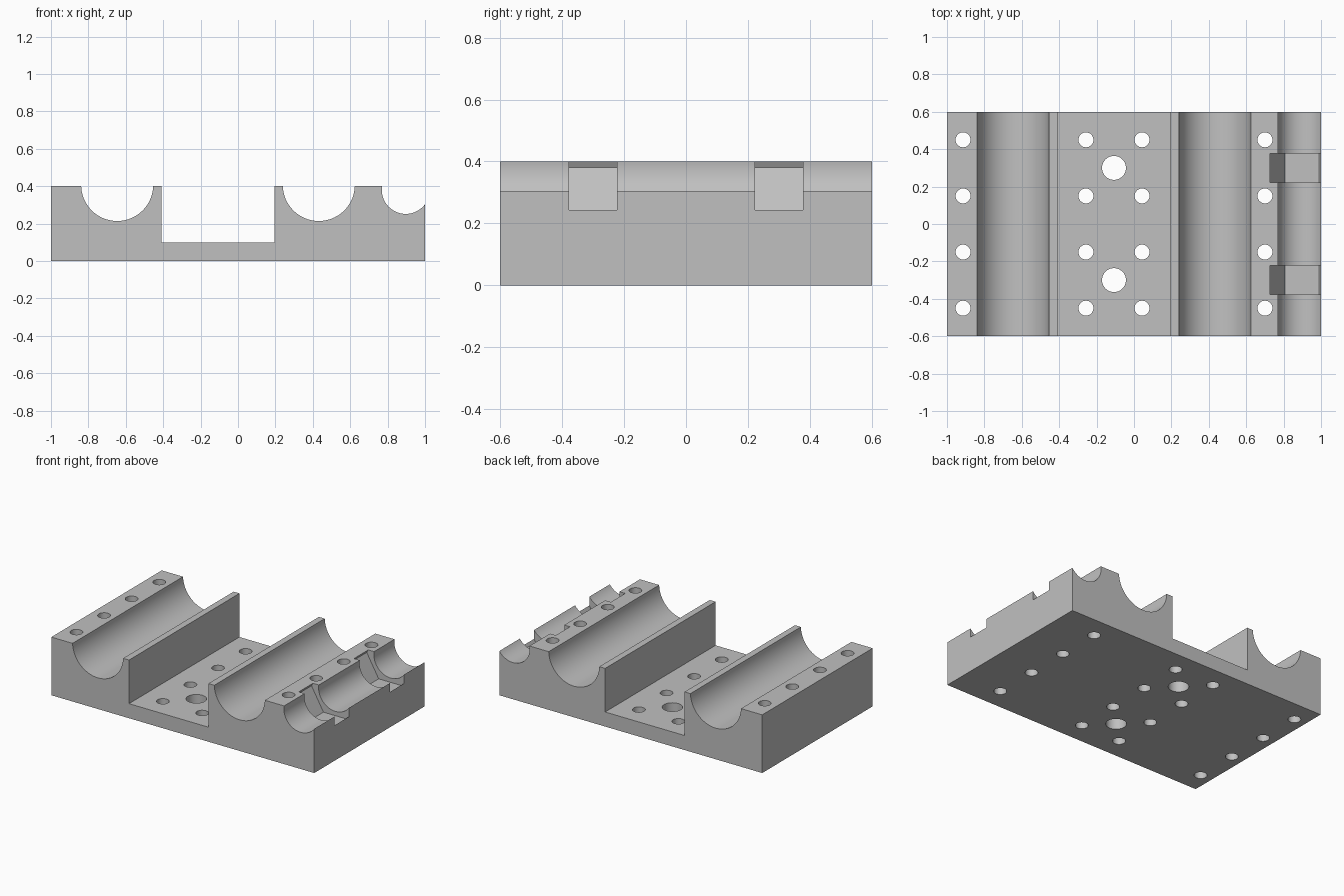
import bpy
import bmesh
from math import pi, sin, cos, asin, acos
from mathutils import Matrix

default_cube = bpy.data.objects.get("Cube")
if default_cube:
    bpy.data.objects.remove(default_cube, do_unlink=True)

HALF_Y, TOP, MID = 0.6, 0.4, -0.107

grey = bpy.data.materials.new("light_grey")
grey.use_nodes = True
colour = (0.53, 0.53, 0.53, 1)
grey.diffuse_color = colour
grey.node_tree.nodes["Principled BSDF"].inputs["Base Color"].default_value = colour


def make_object(name, bm):
    bmesh.ops.recalc_face_normals(bm, faces=bm.faces[:])
    mesh = bpy.data.meshes.new(name)
    bm.to_mesh(mesh)
    bm.free()
    mesh.materials.append(grey)
    obj = bpy.data.objects.new(name, mesh)
    bpy.context.collection.objects.link(obj)
    return obj


def groove(cx, cz, r, start=None, steps=48):
    """Arc from the right rim, under the centre, to the left rim."""
    rim = asin((TOP - cz) / r)
    a = rim if start is None else start
    b = -pi - rim
    angles = [a + (b - a) * i / steps for i in range(steps + 1)]
    return [(cx + r * cos(t), cz + r * sin(t)) for t in angles]


def cutter(x, y, z, r, depth, sides, along_y=False):
    bm = bmesh.new()
    turn = Matrix.Rotation(pi / 2, 4, "X") if along_y else Matrix()
    bmesh.ops.create_cone(bm, cap_ends=True, segments=sides, radius1=r, radius2=r,
                          depth=depth, matrix=Matrix.Translation((x, y, z)) @ turn)
    obj = make_object("cutter", bm)
    obj.hide_render = True
    return obj


# End profile: two wide grooves, a central slot and a small open groove
small_x, small_z, small_r = 0.897, 0.38, 0.128
slot_l, slot_r, slot_z = MID - 0.302, MID + 0.302, 0.1
profile = [(-1, 0), (1, 0)]
profile += groove(small_x, small_z, small_r, -acos((1 - small_x) / small_r))
profile += groove(MID + 0.539, 0.4065, 0.1925)
profile += [(slot_r, TOP), (slot_r, slot_z), (slot_l, slot_z), (slot_l, TOP)]
profile += groove(MID - 0.539, 0.4065, 0.1925)
profile += [(-1, TOP)]

# Extrude the profile front to back
bm = bmesh.new()
face = bm.faces.new([bm.verts.new((x, -HALF_Y, z)) for x, z in profile])
result = bmesh.ops.extrude_face_region(bm, geom=[face])
moved = [v for v in result["geom"] if isinstance(v, bmesh.types.BMVert)]
bmesh.ops.translate(bm, verts=moved, vec=(0, 2 * HALF_Y, 0))
block = make_object("grooved_block", bm)

# Four rows of screw holes, two large holes, two six-sided strap slots
cutters = [cutter(MID + dx, y, 0.2, 0.04, 1, 32)
           for dx in (-0.807, -0.15, 0.15, 0.807)
           for y in (-0.45, -0.15, 0.15, 0.45)]
for y in (-0.3, 0.3):
    cutters.append(cutter(MID, y, 0.2, 0.064, 1, 40))
    # A vertex of the hexagon points sideways
    strap = cutter(small_x, y, small_z, 0.182, 0.155, 6, True)
    if max(v.co.x for v in strap.data.vertices) < small_x + 0.17:
        strap.data.transform(Matrix.Translation((small_x, y, small_z))
                             @ Matrix.Rotation(pi / 6, 4, "Y")
                             @ Matrix.Translation((-small_x, -y, -small_z)))
    cutters.append(strap)

for c in cutters:
    mod = block.modifiers.new("cut", "BOOLEAN")
    mod.operation = "DIFFERENCE"
    mod.solver = "EXACT"
    mod.object = c

# Apply the cuts and drop the cutters
depsgraph = bpy.context.evaluated_depsgraph_get()
cut_mesh = bpy.data.meshes.new_from_object(block.evaluated_get(depsgraph))
block.modifiers.clear()
block.data = cut_mesh
block.data.materials.clear()
block.data.materials.append(grey)
for p in block.data.polygons:
    p.material_index = 0
for c in cutters:
    bpy.data.objects.remove(c, do_unlink=True)

# Smooth the curved walls only
bpy.ops.object.select_all(action="DESELECT")
block.select_set(True)
bpy.context.view_layer.objects.active = block
bpy.ops.object.shade_smooth_by_angle(angle=pi / 6)
